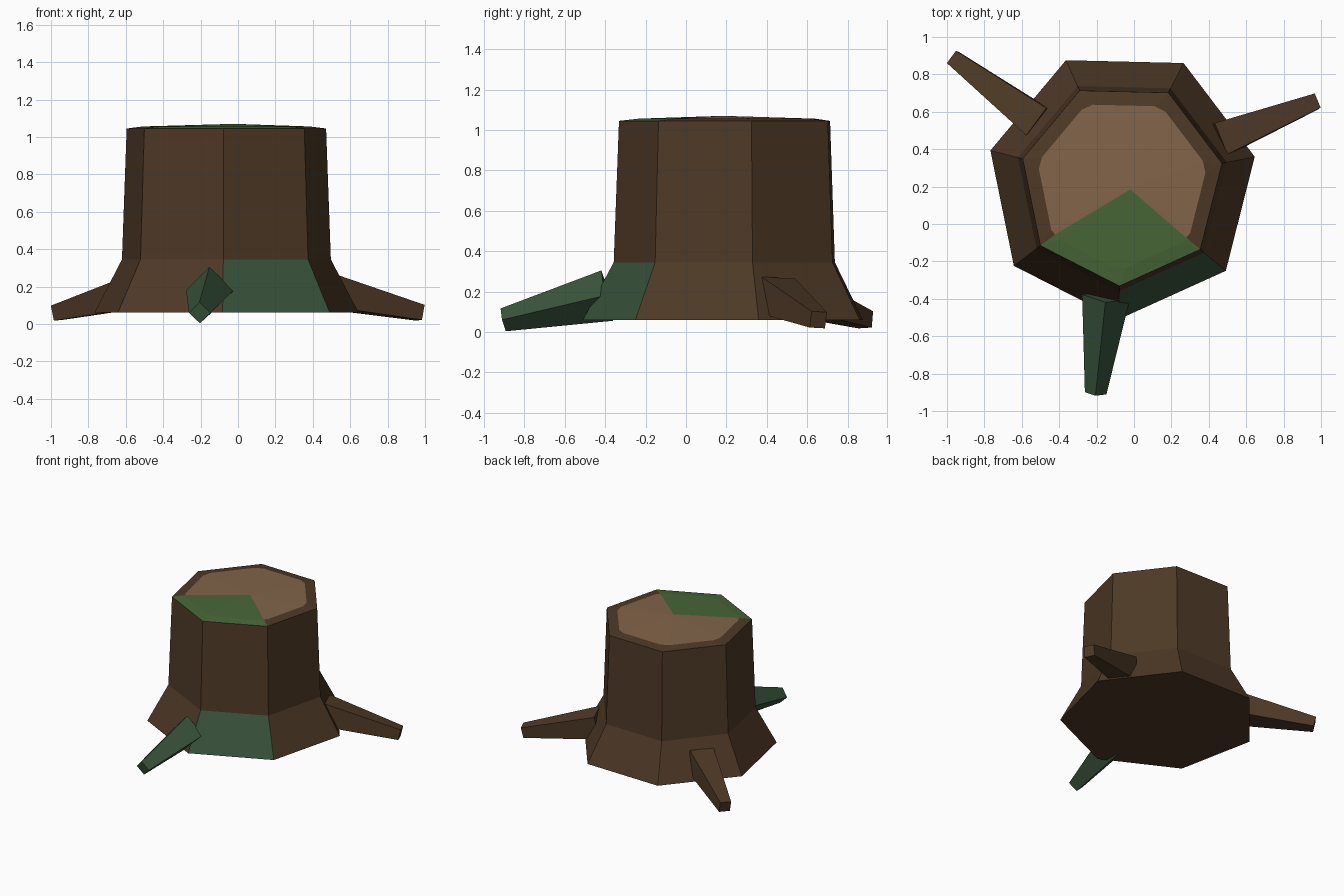
import bpy, bmesh, math
from mathutils import Vector

if "Cube" in bpy.data.objects:
    bpy.data.objects.remove(bpy.data.objects["Cube"])


def material(name, rgb):
    def lin(c):
        c /= 255
        return c / 12.92 if c <= 0.04045 else ((c + 0.055) / 1.055) ** 2.4
    m = bpy.data.materials.new(name)
    m.diffuse_color = (*[lin(c) for c in rgb], 1)
    m.use_nodes = True
    m.node_tree.nodes["Principled BSDF"].inputs["Base Color"].default_value = m.diffuse_color
    return m


bark = material("bark", (78, 57, 38))
wood = material("cut wood", (130, 100, 73))
moss = material("moss", (72, 102, 55))
damp_moss = material("damp moss", (57, 84, 60))

SIDES = 7
CENTRE = Vector((-0.065, 0.215, 0))


def finish(name, bm, mats):
    bmesh.ops.recalc_face_normals(bm, faces=bm.faces)
    mesh = bpy.data.meshes.new(name)
    bm.to_mesh(mesh)
    bm.free()
    for m in mats:
        mesh.materials.append(m)
    ob = bpy.data.objects.new(name, mesh)
    bpy.context.collection.objects.link(ob)
    return ob


def corner(k, radius, z):
    a = math.radians(11.5) + math.tau * k / SIDES
    return CENTRE + Vector((radius * math.cos(a), radius * math.sin(a), z))


def stump():
    bm = bmesh.new()

    def face(verts, mat):
        bm.faces.new(verts).material_index = mat

    # flared base, foot of the trunk, top edge
    rings = [[bm.verts.new(corner(k, r, z)) for k in range(SIDES)]
             for r, z in ((0.725, 0.06), (0.573, 0.345), (0.547, 1.045))]
    face(list(reversed(rings[0])), 0)
    for level in range(2):
        lo, hi = rings[level], rings[level + 1]
        for k in range(SIDES):
            n = (k + 1) % SIDES
            face([lo[k], lo[n], hi[n], hi[k]], 3 if level == 0 and k == 5 else 0)

    # cut surface: clipped corners inside a bark rim, slightly domed
    inner = []
    for k in range(SIDES):
        p, q, r = (corner(k + d, 0.465, 1.056) for d in (-1, 0, 1))
        a, b = q.lerp(p, 0.09), q.lerp(r, 0.09)
        inner.append([bm.verts.new(v) for v in (a, (a + b) / 2, b)])
    middle = bm.verts.new((-0.02, 0.185, 1.07))
    for k in range(SIDES):
        n = (k + 1) % SIDES
        mossy = k in (4, 5)
        edge = [inner[k][1], inner[k][2], inner[n][0], inner[n][1]]
        top = rings[2]
        rim = 2 if mossy else 0
        face([top[k], edge[1], edge[0]], rim)
        face([top[k], top[n], edge[2], edge[1]], rim)
        face([top[n], edge[3], edge[2]], rim)
        for i in range(3):
            face([edge[i], edge[i + 1], middle], 2 if mossy else 1)
    finish("stump", bm, [bark, wood, moss, damp_moss])


def root(name, start, tip, roll, mat):
    """Tapered four-sided root between two points."""
    start, tip = Vector(start), Vector(tip)
    along = (tip - start).normalized()
    side = along.cross(Vector((0, 0, 1))).normalized()
    up = side.cross(along)
    bm = bmesh.new()
    ends = []
    for p, r in ((start, 0.128), (tip, 0.058)):
        ring = []
        for i in range(4):
            a = math.radians(45 + roll + 90 * i)
            ring.append(bm.verts.new(p + r * (math.cos(a) * side + math.sin(a) * up)))
        ends.append(ring)
        bm.faces.new(ring)
    for i in range(4):
        n = (i + 1) % 4
        bm.faces.new([ends[0][i], ends[0][n], ends[1][n], ends[1][i]])
    finish(name, bm, [mat])


stump()
root("front_root", (-0.15, -0.39, 0.18), (-0.205, -0.905, 0.06), 45, damp_moss)
root("right_root", (0.45, 0.445, 0.18), (0.975, 0.655, 0.06), 3, bark)
root("left_root", (-0.505, 0.54, 0.18), (-0.968, 0.89, 0.06), 3, bark)
